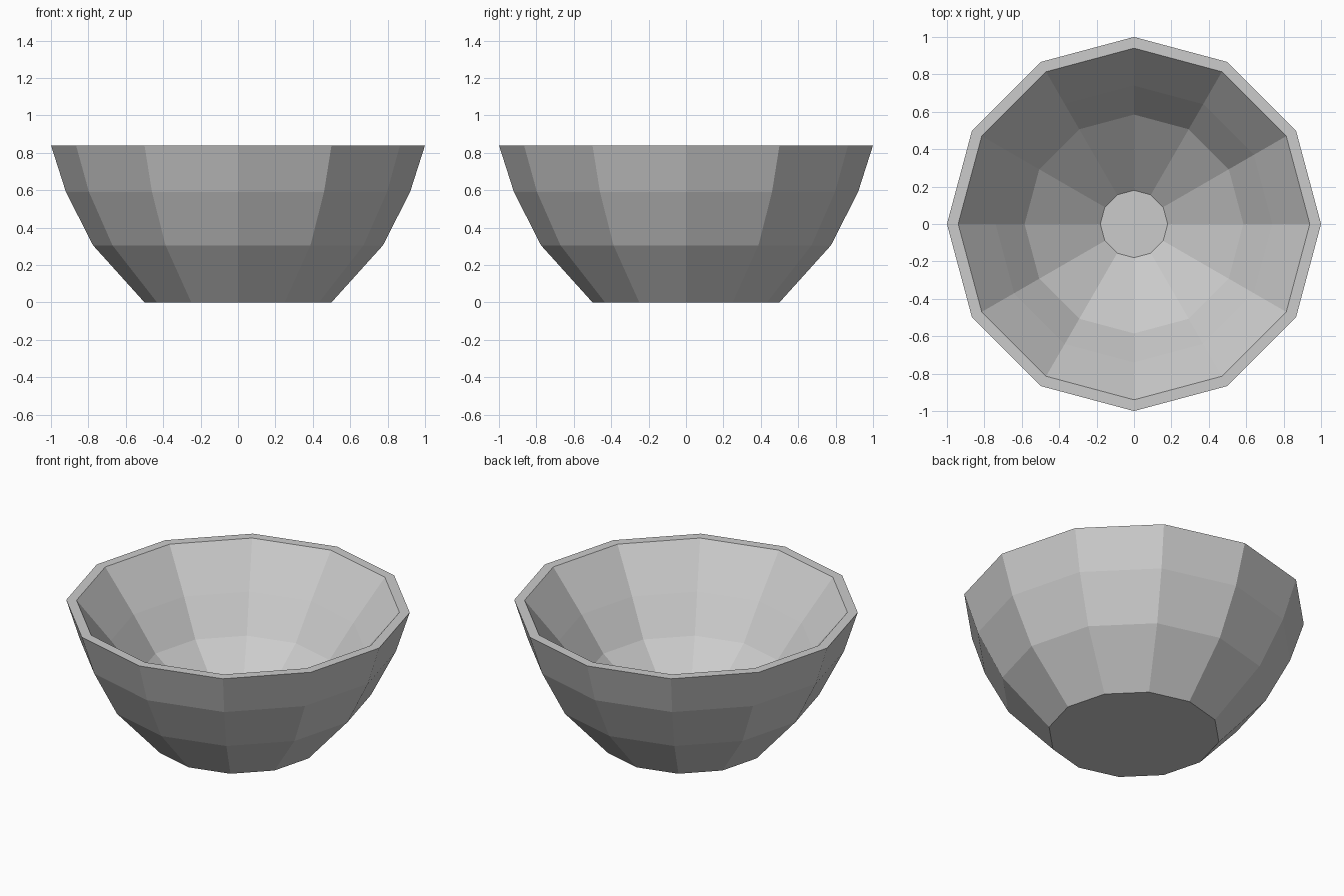
import bpy, bmesh
from math import cos, sin, tau

if "Cube" in bpy.data.objects:
    bpy.data.objects.remove(bpy.data.objects["Cube"])

SIDES = 12
# Profile (radius, height): outside from foot to rim, then inside down to the floor
PROFILE = [(0.50, 0.0), (0.775, 0.305), (0.92, 0.59), (1.0, 0.84),
           (0.94, 0.84), (0.74, 0.59), (0.585, 0.38), (0.18, 0.06)]

bm = bmesh.new()
rings = [[bm.verts.new((r * cos(tau * i / SIDES), r * sin(tau * i / SIDES), z))
          for i in range(SIDES)] for r, z in PROFILE]

# Walls and rim
for a, b in zip(rings, rings[1:]):
    for i in range(SIDES):
        j = (i + 1) % SIDES
        bm.faces.new((a[i], a[j], b[j], b[i]))

# Foot and inner floor
bm.faces.new(rings[0][::-1])
bm.faces.new(rings[-1])
bmesh.ops.recalc_face_normals(bm, faces=bm.faces[:])

mesh = bpy.data.meshes.new("bowl")
bm.to_mesh(mesh)
bm.free()
bowl = bpy.data.objects.new("bowl", mesh)
bpy.context.collection.objects.link(bowl)
